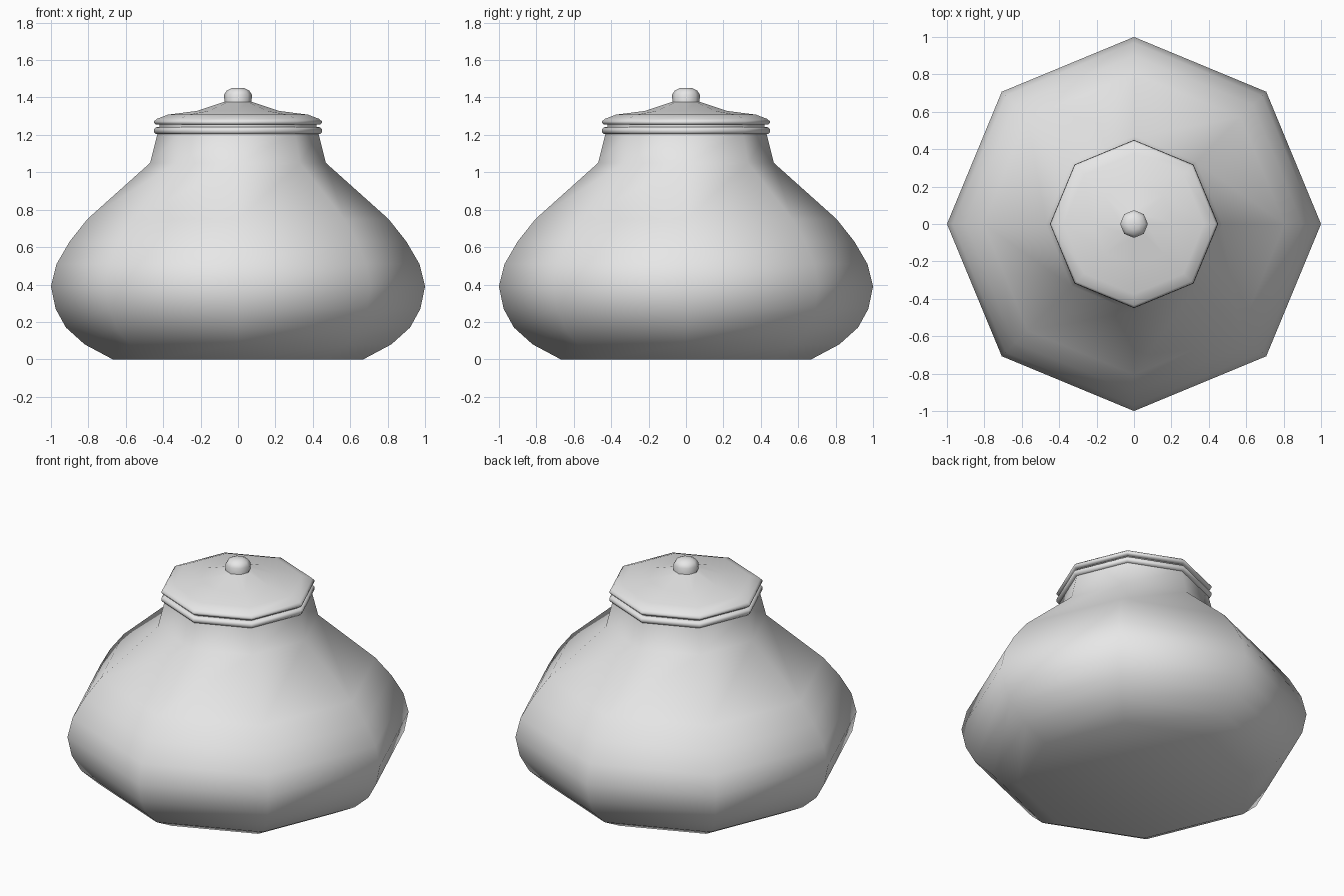
import bpy
import bmesh
import math

cube = bpy.data.objects.get("Cube")
if cube:
    bpy.data.objects.remove(cube, do_unlink=True)

SIDES = 8

# Single plain clay colour
clay = bpy.data.materials.new("grey_clay")
clay.use_nodes = True
colour = (0.8, 0.8, 0.8, 1.0)
clay.diffuse_color = colour
clay.node_tree.nodes["Principled BSDF"].inputs["Base Color"].default_value = colour


def lathe(name, profile, angle):
    """Turn a bottom-to-top (radius, height) profile into an eight-sided solid."""
    bm = bmesh.new()
    rings = []
    for r, z in profile:
        if r == 0:
            rings.append([bm.verts.new((0, 0, z))] * SIDES)
        else:
            turns = [2 * math.pi * i / SIDES for i in range(SIDES)]
            rings.append([bm.verts.new((r * math.cos(t), r * math.sin(t), z)) for t in turns])
    for low, high in zip(rings, rings[1:]):
        for i in range(SIDES):
            j = (i + 1) % SIDES
            corners = dict.fromkeys((low[i], low[j], high[j], high[i]))
            bm.faces.new(list(corners))
    # Close open ends with flat caps
    if profile[0][0]:
        bm.faces.new(rings[0][::-1])
    if profile[-1][0]:
        bm.faces.new(rings[-1])
    bmesh.ops.recalc_face_normals(bm, faces=bm.faces)
    mesh = bpy.data.meshes.new(name)
    bm.to_mesh(mesh)
    bm.free()
    mesh.materials.append(clay)
    obj = bpy.data.objects.new(name, mesh)
    bpy.context.collection.objects.link(obj)
    bpy.ops.object.select_all(action='DESELECT')
    obj.select_set(True)
    bpy.context.view_layer.objects.active = obj
    bpy.ops.object.shade_smooth_by_angle(angle=math.radians(angle))
    return obj


# Squat belly and tapering neck
lathe("jar_body", [
    (0.67, 0), (0.82, 0.08), (0.92, 0.17), (0.975, 0.27), (1.0, 0.39),
    (0.97, 0.51), (0.9, 0.63), (0.805, 0.75), (0.47, 1.05), (0.43, 1.21),
], 60)

# Rolled rim around the mouth
lathe("jar_rim", [
    (0.42, 1.205), (0.44, 1.205), (0.45, 1.215), (0.45, 1.23),
    (0.44, 1.24), (0.42, 1.243),
], 50)

# Recessed joint between rim and lid
lathe("lid_joint", [(0.42, 1.235), (0.42, 1.265)], 50)

# Low flared lid
lathe("lid", [
    (0.42, 1.255), (0.44, 1.255), (0.448, 1.263), (0.448, 1.273),
    (0.435, 1.285), (0.375, 1.308), (0.22, 1.328), (0.07, 1.378),
], 50)

# Small rounded knob
lathe("lid_knob", [
    (0.073, 1.37), (0.074, 1.415), (0.06, 1.437), (0.032, 1.45), (0, 1.452),
], 60)
